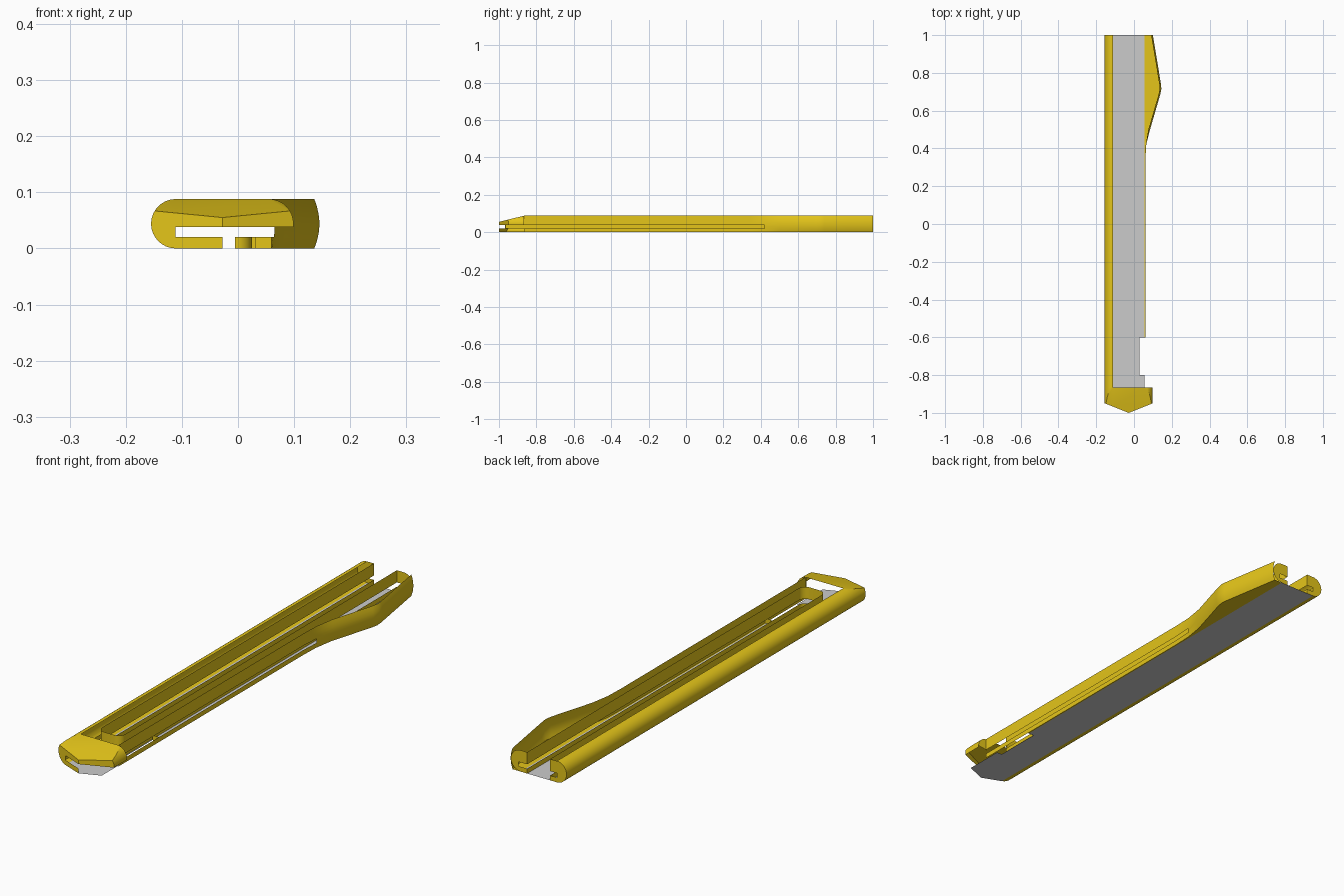
import bpy, bmesh, math

if "Cube" in bpy.data.objects:
    bpy.data.objects.remove(bpy.data.objects["Cube"])

H, R = 0.088, 0.044            # body height, side radius
XL, XR = -0.111, 0.055         # centres of the rounded sides
Z1, Z2 = 0.02, 0.038           # blade gap
NOSE = -0.865                  # rear edge of the nose

yellow = bpy.data.materials.new("yellow_plastic")
yellow.diffuse_color = (0.78, 0.56, 0.01, 1)
yellow.use_nodes = True
yellow.node_tree.nodes["Principled BSDF"].inputs["Base Color"].default_value = yellow.diffuse_color


def finish(bm, name, mat=None):
    me = bpy.data.meshes.new(name)
    bm.to_mesh(me)
    bm.free()
    ob = bpy.data.objects.new(name, me)
    bpy.context.collection.objects.link(ob)
    if mat:
        me.materials.append(mat)
    bpy.ops.object.select_all(action='DESELECT')
    ob.select_set(True)
    bpy.context.view_layer.objects.active = ob
    bpy.ops.object.shade_smooth_by_angle(angle=math.radians(30))
    return ob


def plates(name, polys, mat=None):
    bm = bmesh.new()
    for p in polys:
        bm.faces.new([bm.verts.new(c) for c in p])
    return finish(bm, name, mat)


def arc(cx, cy, r, a0, a1, n=16):
    return [(cx + r * math.cos(math.radians(a0 + (a1 - a0) * i / n)),
             cy + r * math.sin(math.radians(a0 + (a1 - a0) * i / n))) for i in range(n + 1)]


def wall(name, path, levels, keep, bulge=lambda x, z: 0):
    # vertical sheet along a plan path, with gaps where keep() is false
    bm = bmesh.new()
    grid = [[bm.verts.new((x - bulge(x, z), y, z)) for x, y in path] for z in levels]
    for j in range(len(levels) - 1):
        for i in range(len(path) - 1):
            mx, my = [(path[i][k] + path[i + 1][k]) / 2 for k in (0, 1)]
            if keep(mx, my, (levels[j] + levels[j + 1]) / 2):
                bm.faces.new((grid[j][i], grid[j][i + 1], grid[j + 1][i + 1], grid[j + 1][i]))
    bmesh.ops.delete(bm, geom=[v for v in bm.verts if not v.link_faces], context='VERTS')
    return finish(bm, name, mat=yellow)


# Rounded shell with the pointed nose, cut from a capsule tube
left_arc = arc(XL, R, R, 90, 270)
right_arc = arc(XR, R, R, -90, 90)
ring = left_arc + right_arc
bm = bmesh.new()
a = [bm.verts.new((x, -1.2, z)) for x, z in ring]
b = [bm.verts.new((x, 1, z)) for x, z in ring]
for i in range(len(ring)):
    k = (i + 1) % len(ring)
    bm.faces.new((a[i], a[k], b[k], b[i]))


def cut(co, no, trim=False):
    geom = bm.verts[:] + bm.edges[:] + bm.faces[:]
    res = bmesh.ops.bisect_plane(bm, geom=geom, dist=1e-5, plane_co=co, plane_no=no,
                                 clear_outer=trim)
    if trim:
        edges = [e for e in res['geom_cut'] if isinstance(e, bmesh.types.BMEdge)]
        bmesh.ops.edgeloop_fill(bm, edges=edges)


TIP = (-0.028, -1, 0)
cut(TIP, (-0.4, -1, 0), True)
cut(TIP, (0.4, -1, 0), True)
cut((0, NOSE, H), (0, -0.033, 0.135), True)
for co, no in (((0, 0, Z1), (0, 0, 1)), ((0, 0, Z2), (0, 0, 1)),
               ((0, NOSE, 0), (0, 1, 0)), ((XL, 0, 0), (1, 0, 0))):
    cut(co, no)
bm.normal_update()
doomed = []
for f in bm.faces:
    c = f.calc_center_median()
    inner = c.x > XL + 1e-4
    if (c.z < 1e-4 or (inner and (Z1 < c.z < Z2 or c.y > NOSE))
            or (c.z < Z1 and c.x > TIP[0])):
        doomed.append(f)
bmesh.ops.delete(bm, geom=doomed, context='FACES')
bmesh.ops.recalc_face_normals(bm, faces=bm.faces[:])
finish(bm, "shell_and_nose", yellow)

# Right wall with thumb flare
side = [(0.06, NOSE), (0.06, -0.6), (0.06, 0.34), (0.065, 0.42), (0.085, 0.5),
        (0.139, 0.685), (0.145, 0.715), (0.143, 0.74), (0.10, 1)]


def bulge(x, z):
    return 0.009 * min(1, (x - 0.06) / 0.02) * ((z - R) / R) ** 2


wall("right_wall", side, [0, 0.01, Z1, 0.029, Z2, 0.05, 0.06, 0.075, H],
     lambda x, y, z: not (Z1 < z < Z2 and y < 0.42), bulge)

# Slider slot walls, split by the blade gap
slot = ([(-0.08, 1)] + arc(-0.05, -0.77, 0.03, 180, 270, 8)
        + arc(-0.005, -0.77, 0.03, 270, 360, 8) + [(0.025, 1)])
wall("slot_walls", slot, [0, Z1, Z2, H],
     lambda x, y, z: z > Z2 or (z < Z1 and y > -0.7999))
wall("blade_gap_side", [(XL, 1), (XL, -0.965)], [Z1, Z2], lambda x, y, z: True)

# End walls at the rear, and the step behind the nose
rear_left = left_arc + [(-0.08, 0), (-0.08, Z1), (XL, Z1), (XL, Z2), (-0.08, Z2), (-0.08, H)]
rear_right = right_arc + [(0.025, H), (0.025, Z2), (0.065, Z2), (0.065, Z1),
                          (0.025, Z1), (0.025, 0)]
step = [(XR, Z2)] + [p for p in right_arc if p[1] > Z2]
plates("end_walls", [[(x, 1, z) for x, z in reversed(rear_left)],
                     [(x, 1, z) for x, z in reversed(rear_right)],
                     [(x, NOSE, z) for x, z in reversed(step)]], yellow)

# Flat base, with a small notch beside the slot
base = [(XL, 1), (XL, -0.967), (TIP[0], -1), (XR, -0.967), (XR, -0.8), (0.03, -0.8),
        (0.03, -0.6), (XR, -0.6), (XR, 1)]
plates("base", [[(x, y, 0) for x, y in reversed(base)]])
flare = [(XR, 1), (XR, -0.6)] + [(x - bulge(x, 0), y) for x, y in side[1:]]
plates("flare_base", [[(x, y, 0) for x, y in reversed(flare)],
                      [(0.03, -0.6, 0), (0.06, -0.6, 0), (0.06, -0.6, Z1), (0.03, -0.6, Z1)]],
       yellow)
